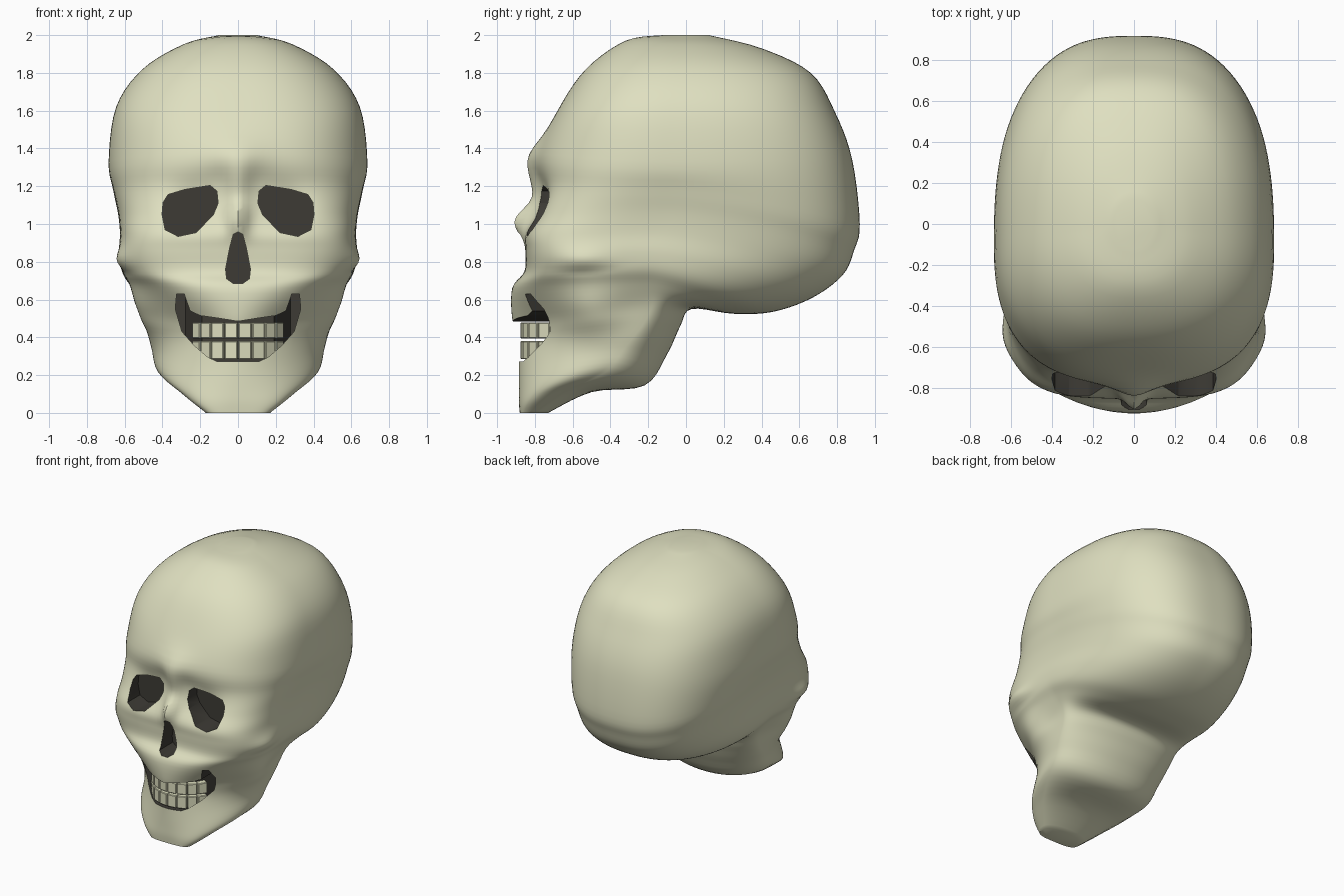
import bpy, bmesh, math
from mathutils import Vector

if "Cube" in bpy.data.objects:
    bpy.data.objects.remove(bpy.data.objects["Cube"])


def material(name, rgb):
    m = bpy.data.materials.new(name)
    m.diffuse_color = (*rgb, 1)
    m.use_nodes = True
    m.node_tree.nodes["Principled BSDF"].inputs["Base Color"].default_value = m.diffuse_color
    return m


BONE = material("bone", (0.74, 0.745, 0.53))
DARK = material("dark_cavity", (0.047, 0.044, 0.036))
COLS, STEPS = 144, 5

# Skull sections from chin to crown: front y, front z, front squareness,
# half width, y and z of the widest point, back y, back z
SECTIONS = [
    (-.88, .00, 3.5, .17, -.80, .00, -.73, .00),
    (-.885, .06, 2.6, .30, -.65, .11, -.50, .11),
    (-.885, .14, 2.1, .425, -.43, .22, -.22, .145),
    (-.885, .28, 1.8, .455, -.32, .35, -.10, .31),
    (-.89, .40, 1.7, .48, -.22, .48, -.03, .46),
    (-.92, .50, 1.75, .51, -.18, .58, .03, .55),
    (-.92, .66, 2.5, .565, -.20, .68, .25, .525),
    (-.855, .75, 3.6, .615, -.20, .76, .46, .535),
    (-.85, .86, 4.0, .63, -.20, .85, .67, .61),
    (-.85, .95, 4.0, .625, -.15, .95, .83, .73),
    (-.80, 1.06, 3.6, .635, -.10, 1.06, .89, .86),
    (-.765, 1.20, 3.0, .66, -.10, 1.18, .92, 1.00),
    (-.78, 1.37, 2.5, .685, -.10, 1.33, .88, 1.34),
    (-.68, 1.60, 2.5, .645, -.08, 1.62, .79, 1.59),
    (-.53, 1.82, 2.4, .505, -.05, 1.82, .66, 1.80),
    (-.32, 1.97, 2.3, .29, -.03, 1.95, .40, 1.93),
    (-.12, 2.00, 2.0, .10, .00, 2.00, .12, 2.00),
]

# Soft pushes along y on the face: x, z, radius x, radius z, amount
PUSHES = [
    (0, 1.03, .055, .085, -.09),   # nasal bone
    (0, 1.22, .07, .10, -.05),     # nose root
    (0, 1.36, .14, .10, -.045),    # brow centre
    (.24, 1.10, .12, .10, .04),    # eye hollows
    (-.24, 1.10, .12, .10, .04),
]


def catmull(a, b, c, d, t):
    return [0.5 * (2*q + (r-p)*t + (2*p-5*q+4*r-s)*t*t + (3*q-p-3*r+s)*t**3)
            for p, q, r, s in zip(a, b, c, d)]


def gauss(u, v):
    return math.exp(-u * u - v * v)


def ring(sec):
    yf, zf, nf, w, yc, zm, yb, zb = sec
    pts = []
    for i in range(COLS):
        t = 2 * math.pi * i / COLS
        s, c = math.sin(t), math.cos(t)
        front = c >= 0
        n = nf if front else 2.1 + .6 * max(yb, 0)
        r = (abs(s)**n + abs(c)**n) ** (-1 / n)
        k = abs(c) * r
        x = w * s * r
        y = yc + ((yf if front else yb) - yc) * k
        z = zm + ((zf if front else zb) - zm) * k**1.4
        if front and y < -.55:
            y += sum(a * gauss((x-px)/rx, (z-pz)/rz) for px, pz, rx, rz, a in PUSHES)
        # cheekbone arch and the hollow below it
        if abs(x) > .15:
            side = .03 * gauss((y+.56)/.13, (z-.81)/.055) - .10 * gauss((y+.53)/.19, (z-.53)/.13)
            x += math.copysign(side * min(1, (abs(x) - .15) / .12), x)
        pts.append(Vector((x, y, z)))
    return pts


def new_object(name, bm, mats):
    bmesh.ops.recalc_face_normals(bm, faces=bm.faces)
    me = bpy.data.meshes.new(name)
    bm.to_mesh(me)
    bm.free()
    for m in mats:
        me.materials.append(m)
    ob = bpy.data.objects.new(name, me)
    bpy.context.collection.objects.link(ob)
    return ob


# Skull: smooth loft through the sections
bm = bmesh.new()
rows, last = [], len(SECTIONS) - 1
for i in range(last):
    quad = [SECTIONS[min(max(j, 0), last)] for j in range(i - 1, i + 3)]
    rows += [ring(catmull(*quad, k / STEPS)) for k in range(STEPS)]
rows.append(ring(SECTIONS[-1]))
loops = [[bm.verts.new(p) for p in row] for row in rows]
for lo, hi in zip(loops, loops[1:]):
    for i in range(COLS):
        j = (i + 1) % COLS
        bm.faces.new((lo[i], lo[j], hi[j], hi[i]))
bm.faces.new(loops[0])
bm.faces.new(loops[-1])
skull = new_object("skull", bm, [BONE, DARK])

# Openings: front outlines (x, z) pushed into the head, leaving dark walls
EYE = [(.148, 1.204), (.112, 1.175), (.105, 1.11), (.13, 1.05), (.22, .955), (.317, .934),
       (.386, .97), (.402, 1.05), (.397, 1.114), (.37, 1.156), (.28, 1.183)]
NOSE = [(0, .957), (.025, .945), (.045, .87), (.066, .76), (.06, .71), (.025, .685)]
MOUTH = [(0, .485), (.12, .504), (.2, .515), (.254, .54), (.285, .63), (.325, .63),
         (.332, .55), (.297, .43), (.23, .355), (.16, .295), (.11, .272)]


def flip(pts):
    return [(-x, z) for x, z in reversed(pts)]


def prism(bm, outline, back):
    front = [bm.verts.new((x, -1.2, z)) for x, z in outline]
    rear = [bm.verts.new((x, back, z)) for x, z in outline]
    n = len(outline)
    faces = [bm.faces.new(front), bm.faces.new(rear[::-1])]
    for i in range(n):
        j = (i + 1) % n
        faces.append(bm.faces.new((front[j], front[i], rear[i], rear[j])))
    for f in faces:
        f.material_index = 1


bm = bmesh.new()
prism(bm, EYE, -.66)
prism(bm, flip(EYE), -.66)
prism(bm, NOSE + flip(NOSE[1:]), -.72)
prism(bm, MOUTH + flip(MOUTH[1:]), -.48)
cutter = new_object("opening_cutter", bm, [BONE, DARK])
cutter.hide_render = True

mod = skull.modifiers.new("openings", 'BOOLEAN')
mod.operation = 'DIFFERENCE'
mod.solver = 'EXACT'
mod.object = cutter
dg = bpy.context.evaluated_depsgraph_get()
skull.data = bpy.data.meshes.new_from_object(skull.evaluated_get(dg))
skull.modifiers.clear()
bpy.data.objects.remove(cutter)
skull.data.polygons.foreach_set("use_smooth", [True] * len(skull.data.polygons))
skull.data.set_sharp_from_angle(angle=math.radians(40))

# Dark mouth filling behind the teeth, wider towards the back
bm = bmesh.new()
for v in bmesh.ops.create_cube(bm, size=1)["verts"]:
    rear = v.co.y > 0
    v.co = Vector((math.copysign(.285 if rear else .19, v.co.x),
                   -.46 if rear else -.72, .62 if v.co.z > 0 else .29))
new_object("mouth_cavity", bm, [DARK])


# Teeth: two curved rows of small bevelled blocks
def teeth(name, z0, z1):
    bm = bmesh.new()
    for k in range(8):
        a = math.radians(16 * (k - 3.5))
        new = bmesh.ops.create_cube(bm, size=1)["verts"]
        for v in new:
            u, d = v.co.x * .068, v.co.y * .05
            v.co = Vector((.245 * math.sin(a) + u * math.cos(a) - d * math.sin(a),
                           -.60 - .25 * math.cos(a) + u * math.sin(a) + d * math.cos(a),
                           (z0 + z1) / 2 + v.co.z * (z1 - z0)))
    bmesh.ops.bevel(bm, geom=bm.edges[:], offset=.004, segments=1, affect='EDGES')
    return new_object(name, bm, [BONE])


teeth("upper_teeth", .395, .478)
teeth("lower_teeth", .285, .38)
